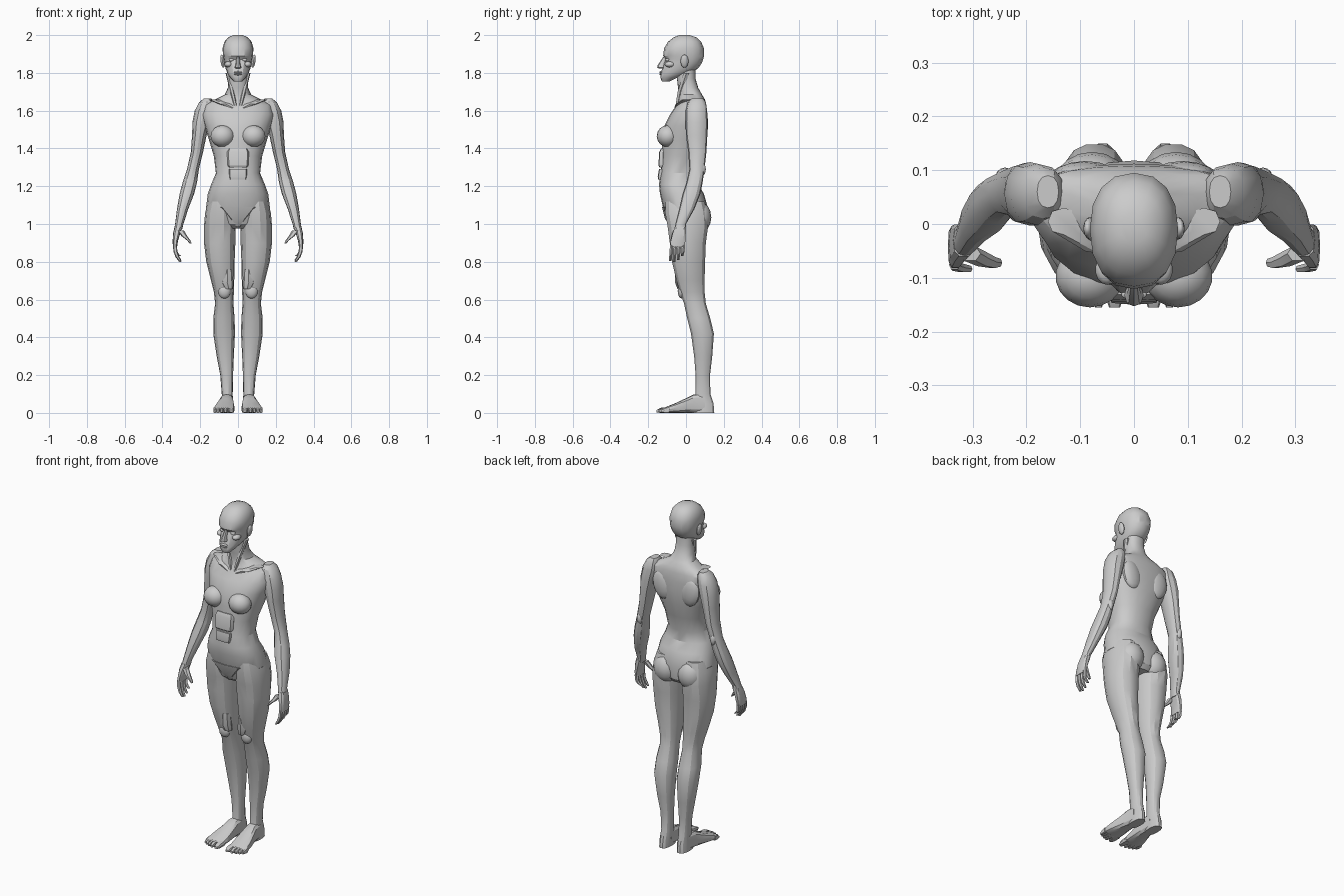
import bpy, bmesh, math
from mathutils import Matrix


def finish(name, bm, mirror, angle):
    bmesh.ops.recalc_face_normals(bm, faces=bm.faces)
    mesh = bpy.data.meshes.new(name)
    bm.to_mesh(mesh)
    bm.free()
    ob = bpy.data.objects.new(name, mesh)
    bpy.context.collection.objects.link(ob)
    bpy.ops.object.select_all(action='DESELECT')
    ob.select_set(True)
    bpy.context.view_layer.objects.active = ob
    bpy.ops.object.shade_smooth_by_angle(angle=math.radians(angle))
    if mirror:
        ob.modifiers.new("Mirror", 'MIRROR').use_axis = (True, False, False)
    return ob


def loft(name, rings, n=12, mirror=True, axis='z', power=2.3, angle=28):
    """Rings are (station, u0, u1, v0, v1[, widest v]); u is x, v is y (or z for axis y)."""
    bm = bmesh.new()
    loops = []
    for r in rings:
        s, u0, u1, v0, v1 = r[:5]
        vm = r[5] if len(r) > 5 else (v0 + v1) / 2
        loop = []
        for i in range(n):
            a = 2 * math.pi * i / n
            c, d = math.cos(a), math.sin(a)
            c = math.copysign(abs(c) ** (2 / power), c)
            d = math.copysign(abs(d) ** (2 / power), d)
            u = (u0 + u1) / 2 + c * (u1 - u0) / 2
            v = vm + d * ((v1 - vm) if d > 0 else (vm - v0))
            loop.append(bm.verts.new((u, v, s) if axis == 'z' else (u, s, v)))
        loops.append(loop)
    for a, b in zip(loops, loops[1:]):
        for i in range(n):
            j = (i + 1) % n
            bm.faces.new((a[i], a[j], b[j], b[i]))
    bm.faces.new(loops[0])
    bm.faces.new(loops[-1])
    return finish(name, bm, mirror, angle)


def blob(name, centre, radii, mirror=True, tilt=0, seg=14):
    bm = bmesh.new()
    m = Matrix.Translation(centre) @ Matrix.Rotation(tilt, 4, 'Y') @ Matrix.Diagonal((*radii, 1))
    bmesh.ops.create_uvsphere(bm, u_segments=seg, v_segments=8, radius=1, matrix=m)
    return finish(name, bm, mirror, 40)


def sym(rows):
    """Turn (station, half width, ...) into full rings about x = 0."""
    return [(r[0], -r[1], r[1], *r[2:]) for r in rows]


# Torso and neck
loft("torso", sym([
    (.975, .07, -.06, .09), (1.0, .12, -.09, .11), (1.08, .170, -.12, .118),
    (1.16, .160, -.138, .095), (1.21, .142, -.143, .065), (1.27, .117, -.135, .065),
    (1.36, .128, -.128, .085), (1.44, .152, -.128, .105, .01), (1.52, .178, -.115, .112, .03),
    (1.58, .195, -.085, .112, .045), (1.63, .185, -.05, .108, .055), (1.66, .12, -.04, .10, .055),
    (1.685, .070, -.038, .085, .04), (1.72, .054, -.042, .065), (1.77, .052, -.048, .05),
    (1.83, .052, -.05, .05)]), n=20, mirror=False)
blob("breast", (.082, -.097, 1.465), (.064, .058, .058), seg=18)
blob("shoulder_blade", (.09, .09, 1.53), (.06, .027, .085), tilt=.2)
blob("buttock", (.078, .068, 1.035), (.073, .066, .085), seg=18)
loft("collar_bone", [(1.615, .01, .04, -.062, -.03), (1.635, .03, .10, -.055, -.02),
                     (1.66, .10, .16, -.02, .03)], n=8)
loft("neck_cord", [(1.62, .004, .02, -.058, -.035), (1.70, .02, .042, -.046, -.015),
                   (1.80, .045, .066, -.015, .02)], n=6)

# Stomach plates and pelvis wedge
loft("upper_stomach", sym([(1.30, .05, -.141, -.10), (1.31, .055, -.146, -.10),
     (1.38, .058, -.142, -.10), (1.40, .05, -.132, -.10)]), n=8, mirror=False, power=5)
loft("lower_stomach", sym([(1.235, .045, -.147, -.10), (1.25, .048, -.15, -.10),
     (1.29, .05, -.143, -.10)]), n=8, mirror=False, power=5)
loft("pelvis_wedge", sym([(.985, .012, -.085, -.03), (1.03, .05, -.112, -.05),
     (1.09, .115, -.127, -.05)]), n=8, mirror=False)

# Head
loft("head", sym([
    (1.755, .022, -.128, -.085), (1.775, .042, -.136, -.045), (1.80, .057, -.134, .03),
    (1.825, .066, -.124, .065), (1.85, .072, -.118, .083), (1.872, .076, -.108, .091),
    (1.89, .079, -.121, .095), (1.93, .082, -.116, .095), (1.965, .072, -.095, .08),
    (1.988, .052, -.066, .056), (2.0, .025, -.035, .02)]), n=16, mirror=False)
loft("nose", sym([(1.822, .010, -.138, -.11), (1.828, .018, -.153, -.11),
     (1.84, .013, -.150, -.11), (1.885, .008, -.120, -.10)]), n=8, mirror=False)
blob("upper_lip", (0, -.131, 1.803), (.024, .010, .006), mirror=False)
blob("lower_lip", (0, -.131, 1.793), (.021, .010, .006), mirror=False)
blob("eye", (.034, -.097, 1.869), (.015, .012, .009))
blob("cheek_bone", (.05, -.085, 1.845), (.022, .028, .016))
blob("ear", (.082, -.008, 1.862), (.011, .021, .035), tilt=.15)

# Arm from shoulder to wrist
loft("arm", [
    (1.665, .14, .18, .03, .09), (1.645, .13, .205, .01, .105), (1.60, .13, .229, -.002, .112),
    (1.54, .145, .241, -.003, .115), (1.47, .166, .243, .0, .113), (1.38, .185, .25, .012, .108),
    (1.29, .207, .270, .018, .098), (1.22, .217, .293, .002, .088), (1.16, .232, .309, -.018, .076),
    (1.08, .263, .323, -.036, .045), (1.0, .289, .333, -.056, .0), (.97, .296, .338, -.062, .0)])
blob("elbow", (.24, .085, 1.29), (.018, .02, .035))

# Hand
loft("palm", [(.985, .296, .336, -.06, .0), (.95, .306, .344, -.072, .0),
              (.91, .318, .346, -.082, -.002), (.88, .322, .345, -.084, -.006)], n=10, power=3)
loft("thumb", [(.965, .285, .325, -.07, -.04), (.935, .268, .298, -.08, -.05),
               (.915, .253, .272, -.083, -.06), (.897, .245, .255, -.08, -.064)], n=6)
for i, tip in enumerate((.805, .80, .81, .83)):
    y = -.076 + i * .021
    loft(f"finger_{i + 1}", [(.89, .323, .344, y - .010, y + .010),
         (.855, .321, .342, y - .012, y + .006), (.825 + (tip - .80) / 2, .312, .331, y - .014, y + .003),
         (tip, .300, .312, y - .014, y - .001)], n=6)

# Leg
loft("leg", [
    (1.12, .03, .155, -.11, .10), (1.06, .015, .174, -.113, .115), (.99, .012, .180, -.10, .12),
    (.9, .014, .180, -.088, .107), (.8, .018, .168, -.076, .103), (.7, .020, .143, -.052, .100),
    (.64, .022, .128, -.034, .100), (.58, .024, .121, -.012, .106), (.5, .018, .131, .005, .13),
    (.42, .016, .131, .025, .149), (.3, .022, .113, .042, .140), (.2, .026, .094, .050, .128),
    (.1, .028, .086, .050, .130), (.05, .027, .086, .04, .147), (.0, .028, .088, .03, .151)], n=14)
blob("kneecap", (.072, -.022, .645), (.034, .022, .04))
loft("thigh_band", [(.655, .026, .07, -.045, .0), (.69, .024, .09, -.058, .0),
                    (.76, .03, .08, -.06, .0)], n=8)

# Foot and toes
loft("foot", [(.10, .026, .088, 0, .10), (.04, .024, .096, 0, .098), (.0, .021, .107, 0, .078),
              (-.05, .018, .122, 0, .054), (-.1, .018, .131, 0, .034), (-.118, .02, .13, .001, .026)],
     axis='y', n=12, power=3)
for i, (x, w, tip) in enumerate(((.036, .017, -.155), (.066, .011, -.155), (.087, .010, -.149),
                                 (.106, .010, -.14), (.122, .009, -.13))):
    loft(f"toe_{i + 1}", [(-.09, x - w, x + w, 0, .032), (tip + .02, x - w, x + w, 0, .027),
         (tip, x - w * .6, x + w * .6, .003, .016)], axis='y', n=8, power=3)
